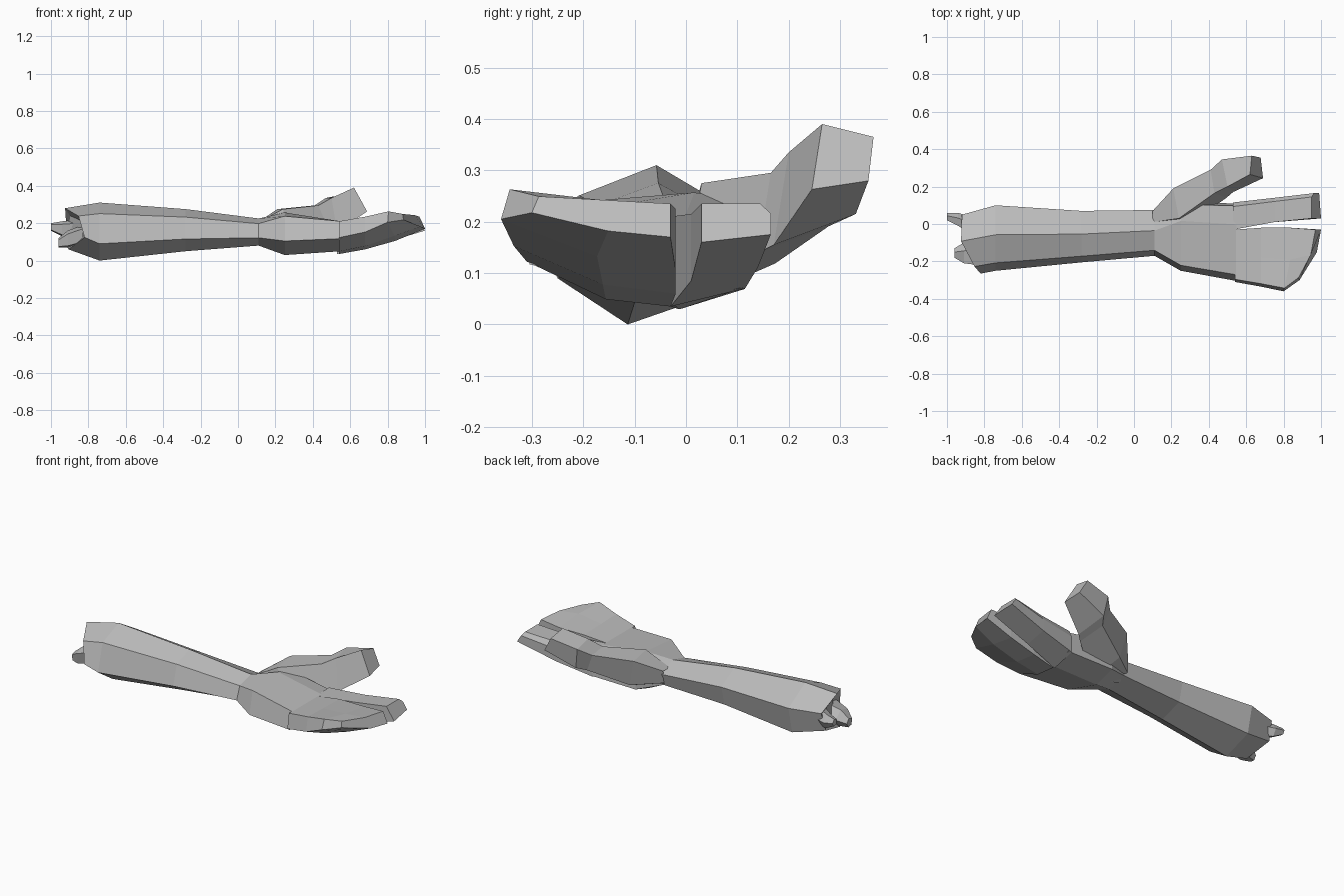
import bpy
import bmesh

cube = bpy.data.objects.get("Cube")
if cube:
    bpy.data.objects.remove(cube, do_unlink=True)

grey = bpy.data.materials.new("plain grey")
grey.use_nodes = True
colour = (0.5, 0.5, 0.5, 1)
grey.diffuse_color = colour
grey.node_tree.nodes["Principled BSDF"].inputs["Base Color"].default_value = colour

# Cross-section shapes: (front to back, bottom to top), each from 0 to 1
FOREARM = [(.55, 1), (.12, .81), (0, .29), (.39, 0), (.9, .2), (1, .7)]
PALM = [(.73, 1), (.08, 1), (0, .42), (.65, 0), (1, .13), (.97, .9)]
MITTEN = [(1, 1), (.5, 1), (.05, 1), (0, .5), (.55, .08), (1, 0)]
FINGER = [(0, 1), (.85, 1), (1, .75), (1, .2), (0, 0)]
THUMB = [(0, 1), (1, 1), (.9, .2), (-.2, -.2)]
STUB = [(0, .8), (.6, 1), (1, .5), (.7, 0), (.1, .1)]


def section(shape, x, front, back, bottom, top, lean=0, yaw=0, bulge=0, rise=0):
    """Fit a shape into a box; lean, yaw and rise tilt its plane, bulge bows it."""
    width = back - front
    height = top - bottom
    return [(x + lean * (1 - v) + yaw * u + bulge * u * (1 - u),
             front + width * u,
             bottom + height * v + rise * u) for u, v in shape]


def loft(name, sections, cap_start=True):
    """Skin a row of matching sections into one flat-shaded object."""
    bm = bmesh.new()
    rings = [[bm.verts.new(point) for point in points] for points in sections]
    for ring, following in zip(rings, rings[1:]):
        count = len(ring)
        for i in range(count):
            j = (i + 1) % count
            bm.faces.new((ring[i], ring[j], following[j], following[i]))
    if cap_start:
        bm.faces.new(rings[0])
    bm.faces.new(rings[-1])
    bmesh.ops.recalc_face_normals(bm, faces=bm.faces)
    mesh = bpy.data.meshes.new(name)
    bm.to_mesh(mesh)
    bm.free()
    mesh.materials.append(grey)
    part = bpy.data.objects.new(name, mesh)
    bpy.context.collection.objects.link(part)
    return part


# Forearm with a slightly hollow torn end, running on into the palm
loft("forearm_and_palm", [
    section(FOREARM, x=-.81, front=-.2, back=.01, bottom=.1, top=.24, yaw=-.09, bulge=-.16),
    section(FOREARM, x=-.82, front=-.265, back=.05, bottom=.06, top=.28, yaw=-.1, bulge=-.2),
    section(FOREARM, x=-.74, front=-.25, back=.1, bottom=0, top=.31),
    section(FOREARM, x=-.28, front=-.205, back=.07, bottom=.05, top=.275),
    section(FOREARM, x=.11, front=-.17, back=.075, bottom=.08, top=.225),
    section(PALM, x=.25, front=-.25, back=.115, bottom=.01, top=.235, rise=.03),
    section(PALM, x=.55, front=-.305, back=.11, bottom=.05, top=.21),
])

# Broad outer fingers, fused together and curling up
loft("outer_fingers", [
    section(MITTEN, x=.54, front=-.31, back=-.03, bottom=.035, top=.21),
    section(MITTEN, x=.68, front=-.335, back=-.02, bottom=.07, top=.235, rise=-.01),
    section(MITTEN, x=.8, front=-.36, back=-.02, bottom=.145, top=.265,
            yaw=.04, bulge=.06, rise=-.04),
    section(MITTEN, x=.87, front=-.3, back=-.03, bottom=.185, top=.25,
            lean=.03, yaw=.1, bulge=.1, rise=-.015),
], cap_start=False)

# Index finger
loft("index_finger", [
    section(FINGER, x=.53, front=-.03, back=.115, bottom=.035, top=.21),
    section(FINGER, x=.75, front=.01, back=.14, bottom=.085, top=.215),
    section(FINGER, x=.95, front=.03, back=.165, bottom=.16, top=.235, lean=.05),
], cap_start=False)

# Thumb, growing out of the side of the palm with a web towards the index finger
loft("thumb", [
    section(THUMB, x=.1, front=.01, back=.07, bottom=.11, top=.2),
    section(THUMB, x=.24, front=.03, back=.19, bottom=.08, top=.275, lean=.04, yaw=-.03),
    section(THUMB, x=.43, front=.165, back=.29, bottom=.165, top=.295, lean=.05, yaw=-.02),
    section(THUMB, x=.5, front=.2, back=.345, bottom=.185, top=.335, lean=.02, yaw=-.03),
    section(THUMB, x=.62, front=.265, back=.365, bottom=.28, top=.39,
            lean=.06, yaw=.01, rise=-.025),
], cap_start=False)

# Two bone stubs sticking out of the torn end
loft("upper_bone_stub", [
    section(STUB, x=-.85, front=-.07, back=.03, bottom=.12, top=.22),
    section(STUB, x=-.94, front=-.01, back=.06, bottom=.13, top=.21),
    section(STUB, x=-1, front=.02, back=.06, bottom=.16, top=.2),
], cap_start=False)
loft("lower_bone_stub", [
    section(STUB, x=-.83, front=-.22, back=-.06, bottom=.09, top=.19),
    section(STUB, x=-.91, front=-.21, back=-.1, bottom=.07, top=.16),
    section(STUB, x=-.96, front=-.18, back=-.13, bottom=.07, top=.12),
], cap_start=False)
